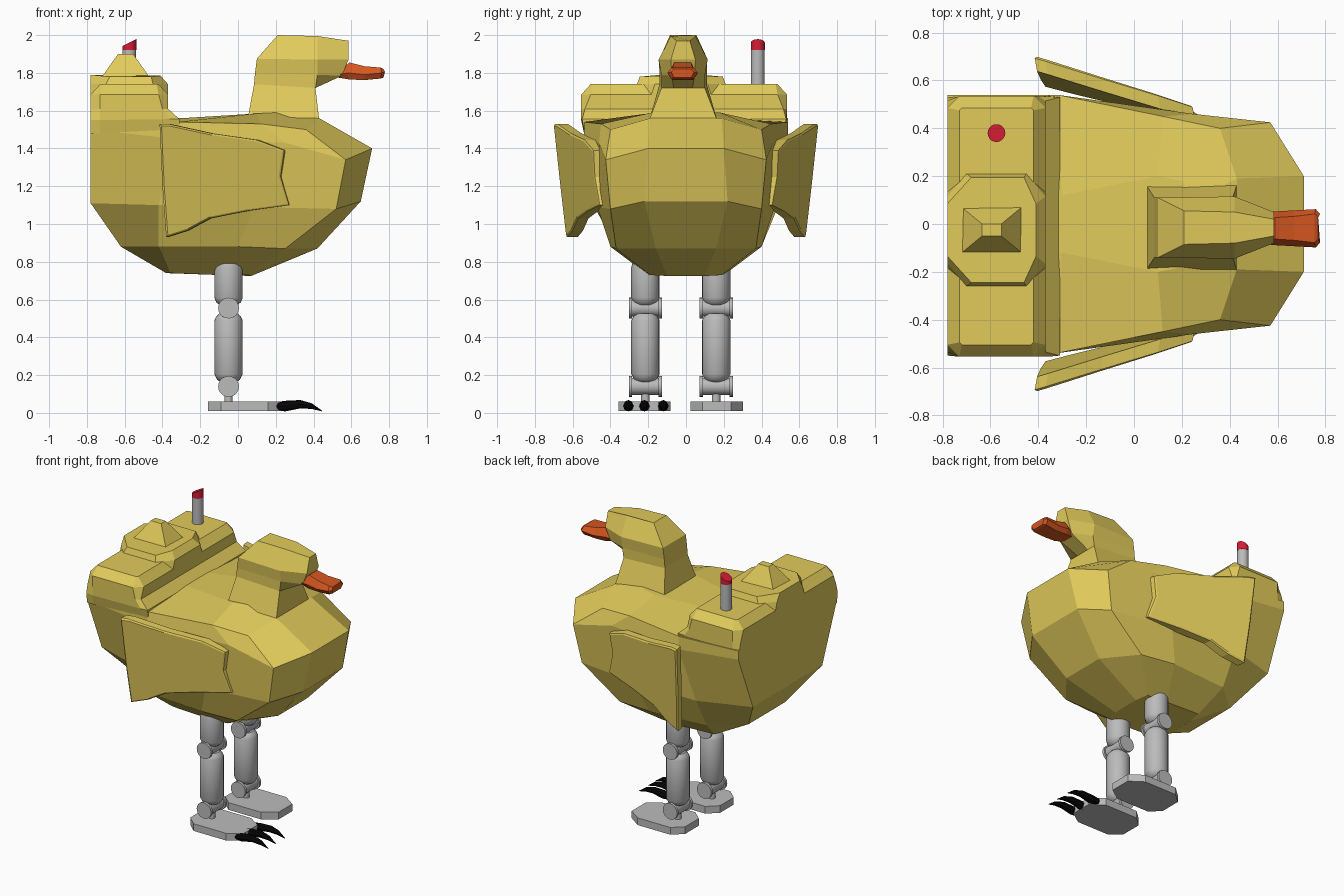
import bpy, bmesh, math
from mathutils import Vector


def material(name, rgb):
    m = bpy.data.materials.new(name)
    m.diffuse_color = (*rgb, 1)
    return m


YELLOW = material("yellow", (0.76, 0.60, 0.105))
ORANGE = material("orange", (0.68, 0.095, 0.015))
GREY = material("grey", (0.50, 0.50, 0.50))
RED = material("red", (0.68, 0.012, 0.035))
BLACK = material("black", (0.002, 0.002, 0.002))


def finish(bm, name, mat, smooth=False):
    bmesh.ops.recalc_face_normals(bm, faces=bm.faces)
    mesh = bpy.data.meshes.new(name)
    bm.to_mesh(mesh)
    bm.free()
    mesh.materials.append(mat)
    ob = bpy.data.objects.new(name, mesh)
    bpy.context.collection.objects.link(ob)
    if smooth:
        bpy.context.view_layer.objects.active = ob
        ob.select_set(True)
        bpy.ops.object.shade_smooth_by_angle(angle=math.radians(35))
        ob.select_set(False)
    return ob


def skin(name, rings, mat, smooth=False):
    """Join closed rings of points and cap both ends."""
    bm = bmesh.new()
    vs = [[bm.verts.new(p) for p in r] for r in rings]
    n = len(vs[0])
    for a, b in zip(vs, vs[1:]):
        for i in range(n):
            bm.faces.new((a[i], a[(i + 1) % n], b[(i + 1) % n], b[i]))
    bm.faces.new(vs[0])
    bm.faces.new(vs[-1])
    return finish(bm, name, mat, smooth)


def mirrored_skin(name, halves, mat, yc=0.0):
    """Rings given as half outlines (x, half width, z), mirrored across y = yc."""
    rings = []
    for h in halves:
        rings.append([(x, yc - w, z) for x, w, z in h] +
                     [(x, yc + w, z) for x, w, z in reversed(h)])
    return skin(name, rings, mat)


def lathe(name, profile, centre, mat, axis='Z', n=20, smooth=True):
    """Revolve (radius, height) pairs about an axis through centre."""
    rings = []
    for r, h in profile:
        ring = []
        for k in range(n):
            a = 2 * math.pi * k / n
            c, s = r * math.cos(a), r * math.sin(a)
            p = (c, s, h) if axis == 'Z' else (c, h, s)
            ring.append(Vector(centre) + Vector(p))
        rings.append(ring)
    return skin(name, rings, mat, smooth)


def frustum(name, low, high, mat):
    """Four-sided block between two rectangles (x0, x1, y0, y1, z)."""
    rings = [[(a, c, z), (b, c, z), (b, d, z), (a, d, z)]
             for a, b, c, d, z in (low, high)]
    return skin(name, rings, mat)


# Faceted body, rings from belly to back
mirrored_skin("body", [
    [(-.38, .10, .74), (-.36, .20, .74), (-.10, .20, .73), (.05, .19, .73), (.07, .10, .725)],
    [(-.62, .20, .88), (-.42, .37, .88), (.00, .40, .88), (.25, .37, .87), (.42, .16, .87)],
    [(-.78, .38, 1.11), (-.42, .49, 1.10), (.08, .47, 1.09), (.52, .40, 1.08), (.65, .22, 1.12)],
    [(-.78, .54, 1.50), (-.32, .54, 1.45), (.25, .46, 1.43), (.57, .425, 1.34), (.71, .20, 1.40)],
    [(-.78, .54, 1.56), (-.32, .54, 1.54), (.12, .45, 1.53), (.36, .40, 1.50), (.43, .19, 1.56)],
    [(-.70, .10, 1.57), (-.30, .12, 1.56), (.10, .20, 1.585), (.20, .18, 1.59), (.25, .10, 1.59)],
], YELLOW)

# Raised tail block with chamfered corners and top, and its crest
mirrored_skin("tail_block", [
    [(-.78, .53, 1.48), (-.73, .53, 1.48), (-.36, .53, 1.50), (-.31, .53, 1.50)],
    [(-.78, .54, 1.55), (-.73, .545, 1.55), (-.36, .545, 1.555), (-.31, .54, 1.555)],
    [(-.78, .525, 1.61), (-.73, .545, 1.61), (-.40, .545, 1.61), (-.37, .525, 1.61)],
    [(-.78, .495, 1.685), (-.73, .545, 1.685), (-.42, .545, 1.685), (-.37, .495, 1.685)],
    [(-.73, .485, 1.74), (-.72, .495, 1.74), (-.43, .495, 1.74), (-.42, .485, 1.74)],
], YELLOW, -.01)
mirrored_skin("tail_crest_base", [
    [(-.78, .16, 1.68), (-.70, .25, 1.70), (-.45, .25, 1.70), (-.37, .16, 1.68)],
    [(-.78, .14, 1.74), (-.70, .235, 1.74), (-.45, .235, 1.74), (-.37, .14, 1.74)],
    [(-.78, .11, 1.79), (-.68, .22, 1.78), (-.46, .22, 1.78), (-.41, .11, 1.785)],
], YELLOW, -.025)
frustum("tail_crest_peak", (-.72, -.47, -.12, .07, 1.78),
        (-.635, -.555, -.05, 0, 1.90), YELLOW)

# Neck and head
mirrored_skin("neck_and_head", [
    [(.05, .18, 1.55), (.43, .18, 1.55), (.43, .06, 1.55)],
    [(.085, .125, 1.74), (.41, .115, 1.72), (.41, .05, 1.72)],
    [(.09, .125, 1.80), (.42, .115, 1.79), (.55, .06, 1.785)],
    [(.10, .125, 1.875), (.42, .13, 1.87), (.585, .065, 1.87)],
    [(.21, .07, 2.0), (.42, .065, 1.995), (.585, .035, 1.97)],
], YELLOW, -.015)

# Beak, cross-sections along x
mirrored_skin("beak", [
    [(.53, .04, 1.805), (.53, .06, 1.79), (.53, .04, 1.775)],
    [(.59, .045, 1.855), (.58, .07, 1.80), (.59, .055, 1.765)],
    [(.67, .05, 1.835), (.67, .075, 1.79), (.67, .055, 1.762)],
    [(.755, .06, 1.828), (.76, .08, 1.80), (.755, .06, 1.77)],
    [(.77, .045, 1.82), (.778, .06, 1.805), (.77, .045, 1.775)],
], ORANGE, -.018)

# Wings: slanted flat panels with a ragged outline
outline = [(-.415, 1.53), (-.37, 1.53), (-.14, 1.48), (.10, 1.445), (.245, 1.39),
           (.225, 1.25), (.27, 1.10), (.05, 1.07), (-.15, 1.03), (-.27, .965),
           (-.38, .93), (-.40, 1.20)]
for side, label in ((-1, "right"), (1, "left")):
    outer = [(x, side * (.525 - .29 * x + .09 * (z - 1.0)), z) for x, z in outline]
    cx, cz = -.09, 1.24
    soft = [(cx + (x - cx) * .97, y + side * .006, cz + (z - cz) * .96) for x, y, z in outer]
    inner = [(x + .01, y - side * .055, z) for x, y, z in outer]
    skin(label + "_wing", [inner, outer, soft], YELLOW)

# Legs and feet
LX = -.05
for y, label in ((-.215, "right"), (.16, "left")):
    lathe(label + "_upper_leg", [(.045, .57), (.065, .585), (.075, .61), (.075, .77), (.07, .79)],
          (LX, y, 0), GREY)
    lathe(label + "_lower_leg", [(.035, .16), (.06, .175), (.075, .205), (.075, .49), (.065, .51),
                                 (.05, .525)], (LX, y, 0), GREY)
    for part, z in (("knee", .555), ("ankle", .14)):
        lathe(label + "_" + part, [(.055, -.088), (.055, -.07), (.045, -.07), (.045, .07),
                                   (.055, .07), (.055, .088)], (LX, y, z), GREY, 'Y')
    lathe(label + "_ankle_pin", [(.022, .05), (.022, .12)], (LX, y, 0), GREY)
    mirrored_skin(label + "_foot", [
        [(-.16, .075, z), (-.09, .138, z), (.16, .138, z), (.25, .075, z)] for z in (.01, .06)
    ], GREY, y + (.003 if y > 0 else -.005))

# Three curved claws on the right foot
for i, cy in enumerate((-.305, -.22, -.12)):
    path = [(.20, .035, .022), (.25, .036, .028), (.33, .046, .022), (.39, .036, .015),
            (.445, .01, .002)]
    skin(f"claw_{i + 1}", [[(x, cy + r * math.cos(k * math.pi / 4),
                             max(0, z + r * math.sin(k * math.pi / 4))) for k in range(8)]
                           for x, z, r in path], BLACK)

# Pipe on the tail with a slanted red cap
lathe("tail_pipe", [(.036, 1.70), (.036, 1.92)], (-.575, .38, 0), GREY)
cap = []
for slope, base in ((0, 1.92), (.5, 1.96)):
    cap.append([(-.575 + .037 * math.cos(a), .38 + .037 * math.sin(a),
                 base + slope * .037 * math.cos(a))
                for a in (k * math.pi / 10 for k in range(20))])
skin("pipe_cap", cap, RED, True)
